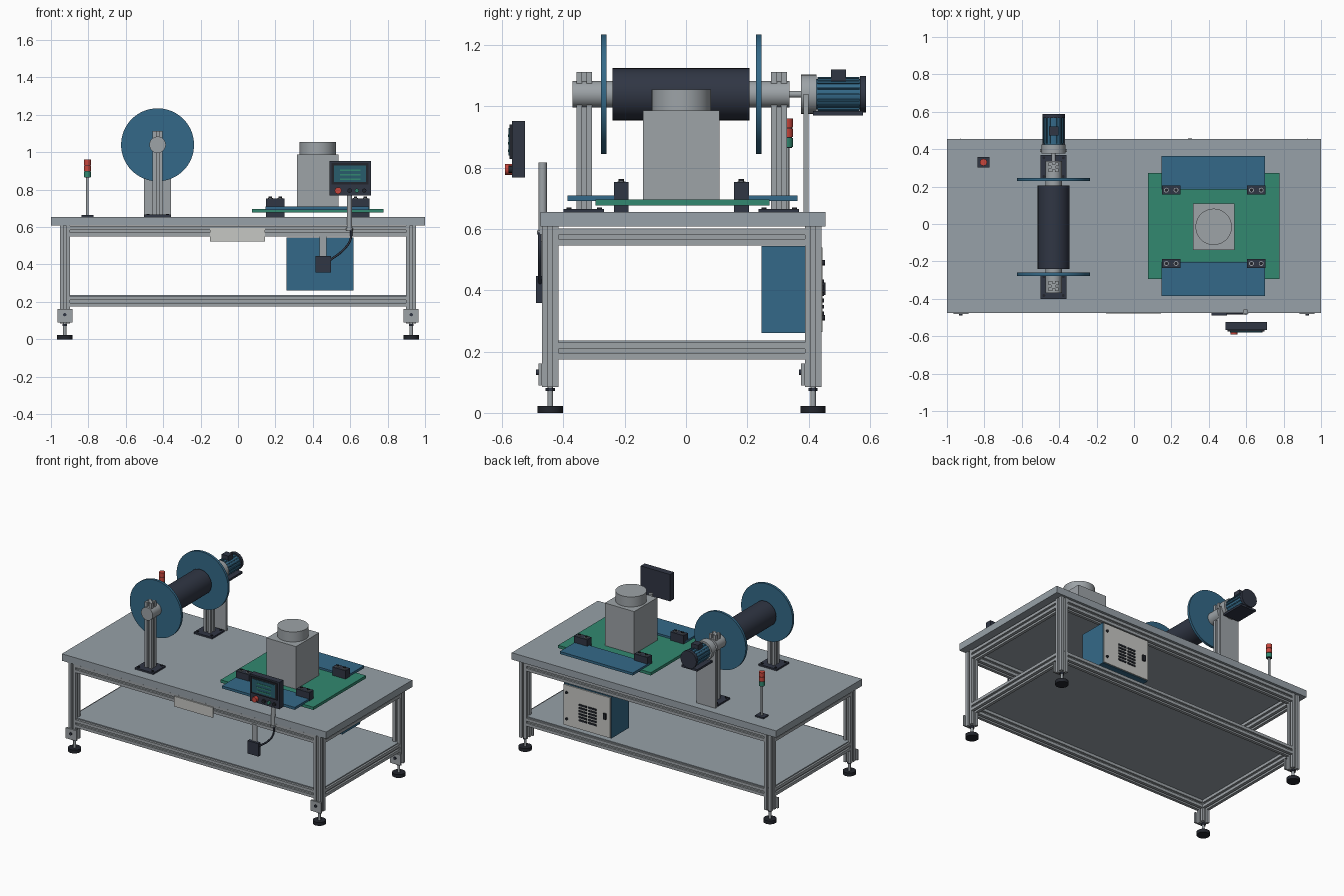
import bpy, bmesh, math
from mathutils import Matrix, Vector

if "Cube" in bpy.data.objects:
    bpy.data.objects.remove(bpy.data.objects["Cube"])


def material(name, rgb):
    m = bpy.data.materials.new(name)
    lin = [((c / 255 + 0.055) / 1.055) ** 2.4 for c in rgb]
    m.diffuse_color = (*lin, 1)
    m.use_nodes = True
    m.node_tree.nodes["Principled BSDF"].inputs["Base Color"].default_value = m.diffuse_color
    return m


STEEL = material("steel grey", (151, 161, 168))
ALU = material("aluminium", (157, 163, 167))
DARK = material("dark slate", (48, 54, 68))
BLACK = material("rubber black", (34, 37, 44))
BLUE = material("panel blue", (52, 105, 136))
GREEN = material("plate green", (50, 136, 112))
RED = material("signal red", (200, 70, 60))
LIGHT = material("light grey", (198, 199, 196))
SCREEN = material("screen teal", (40, 92, 108))

AXES = {"x": Matrix.Rotation(math.pi / 2, 4, "Y"),
        "y": Matrix.Rotation(-math.pi / 2, 4, "X"),
        "z": Matrix.Identity(4)}


def finish(name, bm, mat):
    bmesh.ops.recalc_face_normals(bm, faces=bm.faces)
    me = bpy.data.meshes.new(name)
    bm.to_mesh(me)
    bm.free()
    ob = bpy.data.objects.new(name, me)
    bpy.context.collection.objects.link(ob)
    me.materials.append(mat)
    return ob


def box(name, x0, x1, y0, y1, z0, z1, mat):
    bm = bmesh.new()
    bmesh.ops.create_cube(bm, size=1)
    bmesh.ops.scale(bm, vec=(x1 - x0, y1 - y0, z1 - z0), verts=bm.verts)
    bmesh.ops.translate(bm, vec=((x0 + x1) / 2, (y0 + y1) / 2, (z0 + z1) / 2), verts=bm.verts)
    return finish(name, bm, mat)


def cyl(name, start, axis, length, r, mat, segs=32):
    """Cylinder that begins at start and runs along the positive axis."""
    bm = bmesh.new()
    bmesh.ops.create_cone(bm, cap_ends=True, segments=segs, radius1=r, radius2=r, depth=length)
    bmesh.ops.translate(bm, vec=(0, 0, length / 2), verts=bm.verts)
    bmesh.ops.transform(bm, matrix=Matrix.Translation(start) @ AXES[axis], verts=bm.verts)
    ob = finish(name, bm, mat)
    for p in ob.data.polygons:
        p.use_smooth = len(p.vertices) == 4
    with bpy.context.temp_override(object=ob, active_object=ob, selected_objects=[ob],
                                   selected_editable_objects=[ob]):
        bpy.ops.object.shade_smooth_by_angle(angle=math.radians(40))
    return ob


def extrusion(name, start, axis, length, s=0.054):
    """Square slotted profile extruded along an axis."""
    h, w, d = s / 2, s * 0.13, s * 0.24
    side = [(-h, -h), (-w, -h), (-w, -h + d), (w, -h + d), (w, -h)]
    pts = []
    for k in range(4):
        c, n = round(math.cos(k * math.pi / 2)), round(math.sin(k * math.pi / 2))
        pts += [(c * x - n * y, n * x + c * y) for x, y in side]
    bm = bmesh.new()
    f = bm.faces.new([bm.verts.new((x, y, 0)) for x, y in pts])
    ext = bmesh.ops.extrude_face_region(bm, geom=[f])["geom"]
    bmesh.ops.translate(bm, vec=(0, 0, length), verts=[v for v in ext if isinstance(v, bmesh.types.BMVert)])
    if not any(len(g.verts) == 20 and abs(g.calc_center_median().z) < 1e-6 for g in bm.faces):
        bm.faces.new([v for v in bm.verts if abs(v.co.z) < 1e-6])
    bmesh.ops.transform(bm, matrix=Matrix.Translation(start) @ AXES[axis], verts=bm.verts)
    return finish(name, bm, ALU)


# Table top and lower shelf
box("table_top", -1, 1, -0.475, 0.455, 0.608, 0.655, STEEL)
box("lower_shelf", -0.94, 0.94, -0.455, 0.43, 0.228, 0.236, STEEL)

# Frame: legs, levelling feet and rails
LX, FY, BY = 0.926, -0.443, 0.415
for x in (-LX, LX):
    for y in (FY, BY):
        extrusion("leg", (x, y, 0.085), "z", 0.523)
        cyl("foot_pad", (x, y, 0), "z", 0.023, 0.041, BLACK)
        cyl("foot_stem", (x, y, 0.023), "z", 0.065, 0.009, ALU, 16)
        cyl("foot_nut", (x, y, 0.072), "z", 0.01, 0.015, DARK, 6)
        box("foot_bracket", x - 0.04, x + 0.04, y - 0.039, y - 0.027, 0.09, 0.162, ALU)
        cyl("bracket_bolt", (x, y - 0.047, 0.132), "y", 0.009, 0.009, DARK, 16)
    for z in (0.202, 0.574):
        extrusion("side_rail", (x, FY + 0.027, z), "y", BY - FY - 0.054)
for y in (FY, BY):
    for z in (0.202, 0.578):
        extrusion("long_rail", (-LX + 0.027, y, z), "x", 2 * LX - 0.054)

# Spool: barrel, flanges, supports
SX, SZ = -0.43, 1.04
cyl("spool_barrel", (SX, -0.24, SZ), "y", 0.447, 0.085, DARK, 48)
for y in (-0.277, 0.229):
    cyl("spool_flange", (SX, y, SZ), "y", 0.017, 0.195, BLUE, 64)
cyl("front_sleeve", (SX, -0.37, SZ), "y", 0.14, 0.044, ALU)
cyl("rear_sleeve", (SX, 0.2, SZ), "y", 0.138, 0.044, ALU)
for y in (-0.332, 0.304):
    extrusion("spool_post", (SX, y, 0.665), "z", 0.448, 0.052)
    box("post_base", SX - 0.07, SX + 0.07, y - 0.068, y + 0.065, 0.655, 0.666, DARK)
    for dx in (-0.052, 0.052):
        for dy in (-0.05, 0.05):
            cyl("base_bolt", (SX + dx, y + dy, 0.666), "z", 0.005, 0.008, BLACK, 12)
cyl("drive_shaft", (SX, 0.337, SZ), "y", 0.045, 0.011, ALU, 16)

# Drive motor on its upright plate
box("motor_plate", SX - 0.072, SX + 0.072, 0.384, 0.4, 0.655, 1.04, ALU)
cyl("gearbox", (SX, 0.376, SZ), "y", 0.05, 0.064, ALU)
cyl("motor_body", (SX, 0.426, SZ), "y", 0.144, 0.05, BLUE)
for k in range(16):
    a = k * math.pi / 8
    fin = box("motor_fin", 0.048, 0.056, 0.43, 0.566, -0.003, 0.003, BLUE)
    fin.matrix_world = Matrix.Translation((SX, 0, SZ)) @ Matrix.Rotation(a, 4, "Y")
cyl("motor_end_cap", (SX, 0.568, SZ), "y", 0.02, 0.06, DARK)
box("motor_mount", SX - 0.06, SX + 0.06, 0.415, 0.578, 0.971, 0.985, DARK)
box("terminal_box", SX - 0.025, SX + 0.025, 0.473, 0.522, 1.08, 1.12, DARK)

# Signal tower
TX, TY = -0.805, 0.33
box("tower_base", TX - 0.032, TX + 0.032, TY - 0.028, TY + 0.028, 0.655, 0.664, DARK)
cyl("tower_pole", (TX, TY, 0.66), "z", 0.21, 0.007, ALU, 16)
for z, m in ((0.868, GREEN), (0.900, RED), (0.932, RED)):
    cyl("tower_lamp", (TX, TY, z), "z", 0.029, 0.019, m, 24)
    cyl("lamp_gap", (TX, TY, z - 0.003), "z", 0.004, 0.016, BLACK, 24)

# Work station: plates, clamps and machine block
box("work_plate", 0.075, 0.777, -0.295, 0.273, 0.677, 0.696, GREEN)
for y0, y1 in ((-0.386, -0.203), (0.185, 0.364)):
    box("side_plate", 0.148, 0.7, y0, y1, 0.692, 0.709, BLUE)
for x in (0.199, 0.654):
    for y in (-0.211, 0.181):
        box("clamp_block", x - 0.05, x + 0.05, y - 0.024, y + 0.024, 0.655, 0.753, DARK)
        for dx in (-0.026, 0.026):
            cyl("clamp_washer", (x + dx, y, 0.753), "z", 0.003, 0.013, ALU, 20)
            cyl("clamp_bolt", (x + dx, y, 0.755), "z", 0.008, 0.009, BLACK, 12)
box("machine_block", 0.315, 0.537, -0.14, 0.11, 0.696, 0.987, ALU)
cyl("machine_cap", (0.426, -0.015, 0.987), "z", 0.068, 0.097, ALU, 48)

# Operator panel and support
box("panel_case", 0.488, 0.71, -0.568, -0.525, 0.768, 0.952, DARK)
box("panel_bezel", 0.5, 0.698, -0.576, -0.568, 0.828, 0.942, BLACK)
box("panel_screen", 0.513, 0.685, -0.579, -0.575, 0.84, 0.93, SCREEN)
for z in (0.855, 0.88, 0.905):
    box("screen_row", 0.545, 0.655, -0.581, -0.578, z - 0.004, z + 0.004, GREEN)
for x, r, m in ((0.535, 0.018, RED), (0.597, 0.012, BLACK), (0.635, 0.011, GREEN), (0.675, 0.011, BLACK)):
    cyl("panel_button", (x, -0.59 if m == RED else -0.58, 0.795), "y", 0.024, r, m, 24)
cyl("panel_pole", (0.596, -0.468, 0.585), "z", 0.232, 0.014, ALU, 24)
cyl("pole_collar", (0.596, -0.468, 0.583), "z", 0.012, 0.018, ALU, 24)

# Pendant box with hanger and cable
box("pendant_hanger", 0.436, 0.474, -0.474, -0.464, 0.43, 0.56, ALU)
box("pendant_box", 0.415, 0.498, -0.49, -0.466, 0.358, 0.446, DARK)
cu = bpy.data.curves.new("cable", "CURVE")
cu.dimensions = "3D"
cu.bevel_depth, cu.bevel_resolution, cu.resolution_u = 0.006, 2, 8
sp = cu.splines.new("BEZIER")
path = [(0.495, 0.425), (0.56, 0.475), (0.6, 0.53), (0.606, 0.59)]
sp.bezier_points.add(len(path) - 1)
for p, (x, z) in zip(sp.bezier_points, path):
    p.co = (x, -0.477, z)
    p.handle_left_type = p.handle_right_type = "AUTO"
cable = bpy.data.objects.new("cable", cu)
cu.materials.append(DARK)
bpy.context.collection.objects.link(cable)

# Blank sign plate on the front rail
box("sign_plate", -0.15, 0.145, -0.478, -0.47, 0.524, 0.594, LIGHT)

# Control cabinet with rear door, vents, latch and hinges
box("cabinet", 0.258, 0.617, 0.246, 0.438, 0.26, 0.544, BLUE)
box("cabinet_door", 0.262, 0.613, 0.438, 0.446, 0.264, 0.54, LIGHT)
for x in (0.395, 0.468):
    for k in range(6):
        z = 0.325 + k * 0.021
        box("door_vent", x - 0.03, x + 0.03, 0.445, 0.45, z - 0.006, z + 0.006, BLACK)
box("door_latch", 0.288, 0.31, 0.445, 0.456, 0.385, 0.425, BLACK)
for z in (0.31, 0.49):
    cyl("door_lock", (0.59, 0.445, z), "y", 0.008, 0.009, BLACK, 16)
